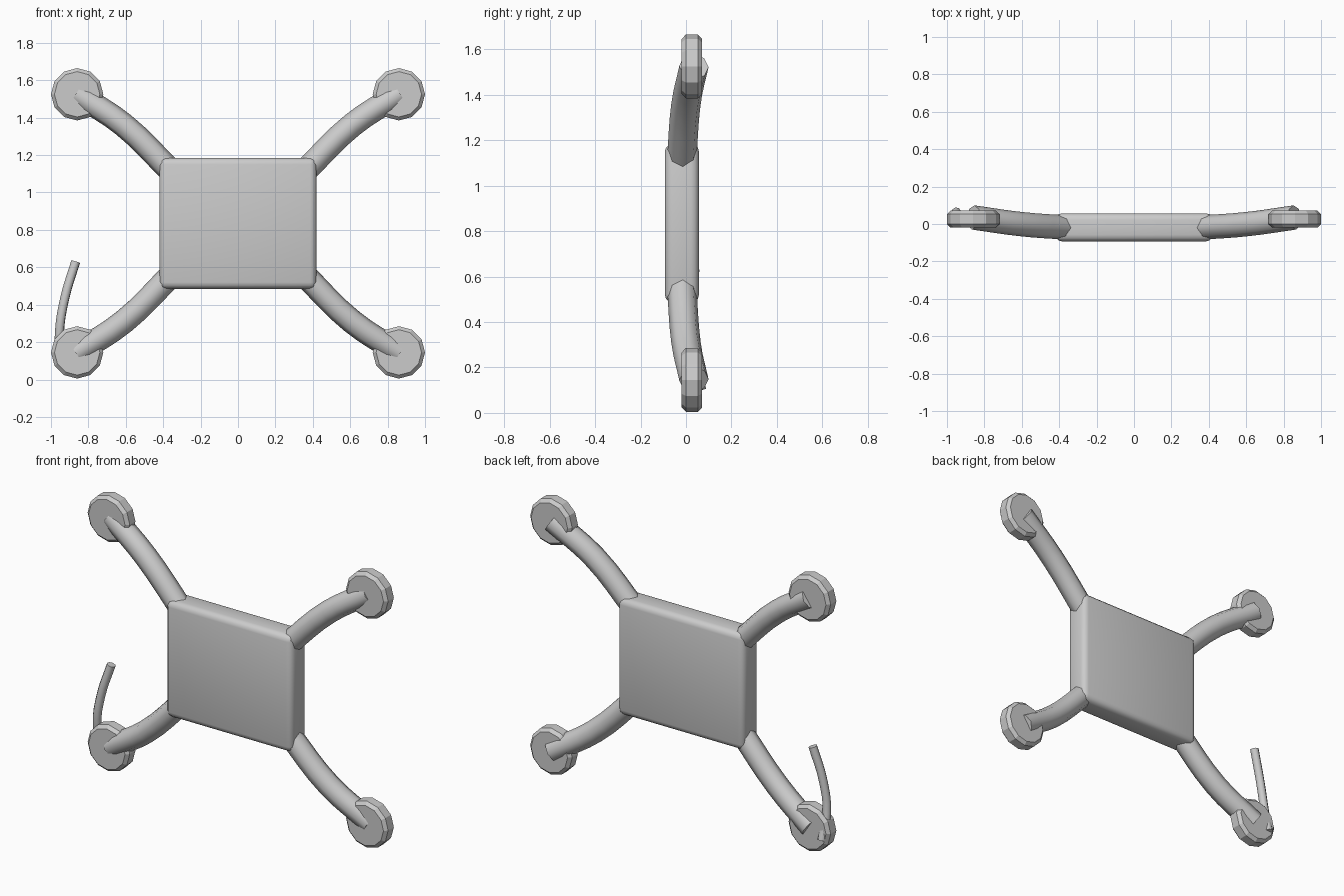
import bpy
import math

cube = bpy.data.objects.get("Cube")
if cube:
    bpy.data.objects.remove(cube, do_unlink=True)

grey = bpy.data.materials.new("plain_grey")
grey.use_nodes = True
grey.diffuse_color = (0.6, 0.6, 0.6, 1)
grey.node_tree.nodes["Principled BSDF"].inputs["Base Color"].default_value = (0.6, 0.6, 0.6, 1)


def finish(obj, name, bevel=0, segments=1, angle=30):
    """Name, colour, round off and shade one part."""
    obj.name = name
    obj.data.materials.append(grey)
    bpy.ops.object.select_all(action='DESELECT')
    obj.select_set(True)
    bpy.context.view_layer.objects.active = obj
    if bevel:
        mod = obj.modifiers.new("edge_bevel", 'BEVEL')
        mod.width = bevel
        mod.segments = segments
        mod.limit_method = 'ANGLE'
        mod.angle_limit = math.radians(40)
        bpy.ops.object.modifier_apply(modifier=mod.name)
    bpy.ops.object.shade_smooth_by_angle(angle=math.radians(angle))


def tube(name, points, radius):
    """Capped eight-sided tube along a smooth path."""
    curve = bpy.data.curves.new(name, 'CURVE')
    curve.dimensions = '3D'
    curve.bevel_depth = radius
    curve.bevel_resolution = 2
    curve.use_fill_caps = True
    curve.resolution_u = 4
    spline = curve.splines.new('BEZIER')
    spline.bezier_points.add(len(points) - 1)
    for knot, co in zip(spline.bezier_points, points):
        knot.co = co
        knot.handle_left_type = knot.handle_right_type = 'AUTO'
    obj = bpy.data.objects.new(name, curve)
    bpy.context.collection.objects.link(obj)
    bpy.ops.object.select_all(action='DESELECT')
    obj.select_set(True)
    bpy.context.view_layer.objects.active = obj
    bpy.ops.object.convert(target='MESH')
    finish(bpy.context.object, name, angle=50)


# Flat central body with rounded edges
MID = 0.835
bpy.ops.mesh.primitive_cube_add(size=1, location=(0, -0.018, MID))
body = bpy.context.object
body.scale = (0.84, 0.15, 0.7)
bpy.ops.object.transform_apply(location=False, rotation=False, scale=True)
finish(body, "body", bevel=0.035, segments=3, angle=40)

# Four bowed arms, each ending in a round motor hub
for side, sx in (("left", 1), ("right", -1)):
    for level, sz in (("upper", 1), ("lower", -1)):
        path = [(0.34, -0.02, 0.26), (0.61, 0, 0.525), (0.86, 0.035, 0.69)]
        tube(f"{level}_{side}_arm", [(sx * x, y, MID + sz * z) for x, y, z in path], 0.065)
        bpy.ops.mesh.primitive_cylinder_add(
            vertices=12, radius=0.14, depth=0.09,
            location=(sx * 0.86, 0.026, MID + sz * 0.69), rotation=(math.pi / 2, 0, 0))
        finish(bpy.context.object, f"{level}_{side}_hub", bevel=0.018, angle=20)

# Thin bent antenna rising from the lower right hub
tube("antenna", [(-0.868, 0.035, 0.63), (-0.925, 0.02, 0.44),
                 (-0.955, 0.025, 0.25), (-0.95, 0.065, 0.1)], 0.025)
